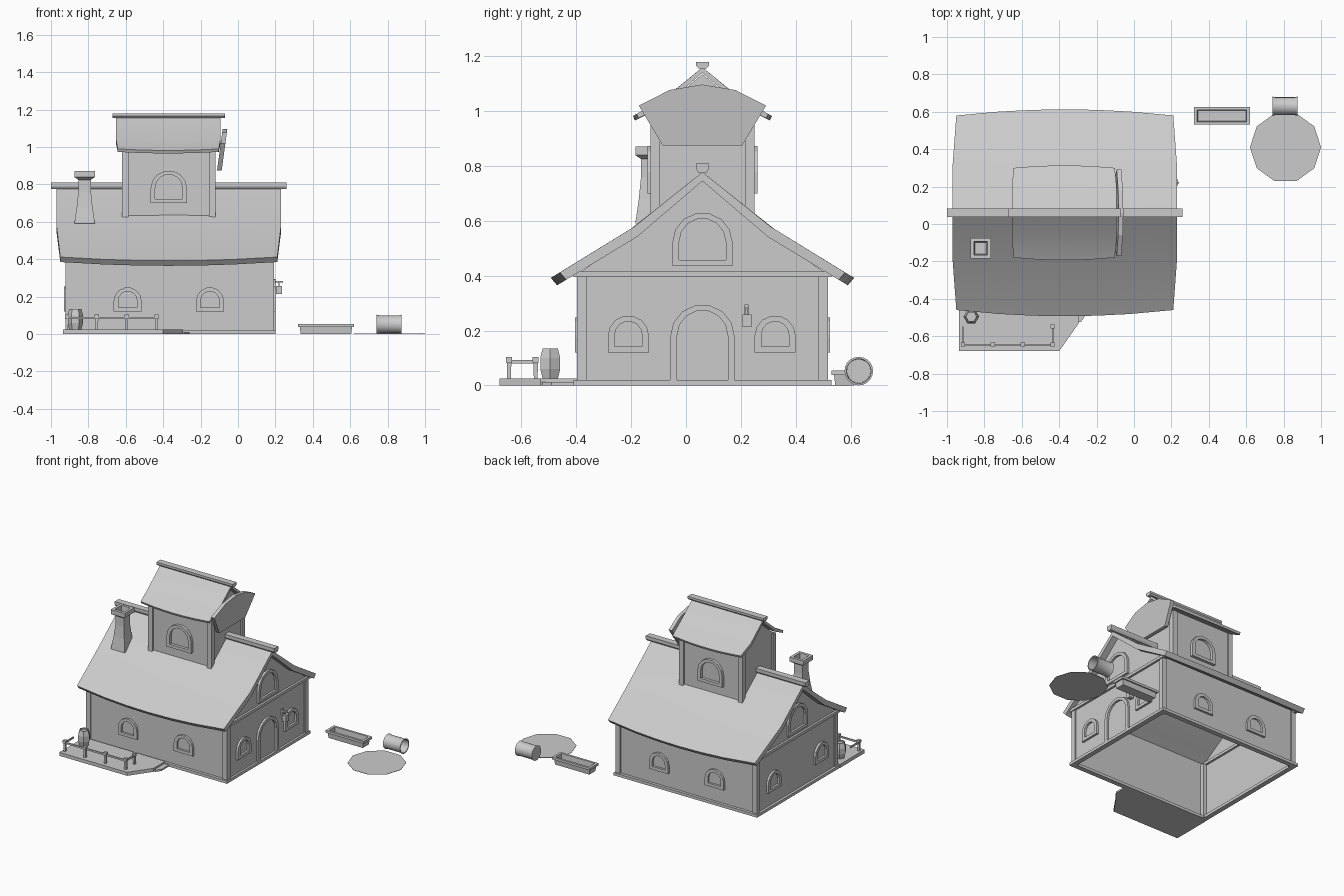
import bpy, bmesh, math

cube = bpy.data.objects.get("Cube")
if cube:
    bpy.data.objects.remove(cube, do_unlink=True)

grey = bpy.data.materials.new("plain grey")
grey.use_nodes = True
GREY = (0.6, 0.6, 0.6, 1)
grey.diffuse_color = GREY
grey.node_tree.nodes["Principled BSDF"].inputs["Base Color"].default_value = GREY

CY = 0.06      # y of both ridges
CX = -0.365    # x centre of the house


def loft(name, rings, cap0=True, cap1=True, skip=()):
    """Skin closed rings of points, with optional end caps; skip omits sides."""
    bm = bmesh.new()
    vs = [[bm.verts.new(p) for p in ring] for ring in rings]
    n = len(vs[0])
    for a, b in zip(vs, vs[1:]):
        for i in range(n):
            if i not in skip:
                j = (i + 1) % n
                bm.faces.new((a[i], a[j], b[j], b[i]))
    if cap0:
        bm.faces.new(vs[0][::-1])
    if cap1:
        bm.faces.new(vs[-1])
    bmesh.ops.recalc_face_normals(bm, faces=bm.faces)
    mesh = bpy.data.meshes.new(name)
    bm.to_mesh(mesh)
    bm.free()
    mesh.materials.append(grey)
    ob = bpy.data.objects.new(name, mesh)
    bpy.context.collection.objects.link(ob)
    return ob


def rect(x, y, z, hx, hy):
    return [(x - hx, y - hy, z), (x + hx, y - hy, z), (x + hx, y + hy, z), (x - hx, y + hy, z)]


def stack(name, x, y, sections, cap1=True):
    """Rectangular sections (z, half x, half y) skinned upwards."""
    return loft(name, [rect(x, y, *s) for s in sections], cap1=cap1)


def box(name, x0, x1, y0, y1, z0, z1):
    hx, hy = (x1 - x0) / 2, (y1 - y0) / 2
    return stack(name, x0 + hx, y0 + hy, [(z0, hx, hy), (z1, hx, hy)])


def shell(name, x0, x1, half):
    """Gabled walls, open underneath; half profile runs bottom to apex."""
    prof = [(CY + y, z) for y, z in half] + [(CY - y, z) for y, z in half[-2::-1]]
    return loft(name, [[(x, y, z) for y, z in prof] for x in (x0, x1)], skip=(len(prof) - 1,))


def roof(name, cx, top, under, lengths, bulge, drop):
    """Curved gable roof: half profiles are ridge, kink, eave."""
    bm = bmesh.new()
    rows = []
    for t in (-1, -0.6, -0.3, 0, 0.3, 0.6, 1):
        b = 1 - t * t
        row = []
        for prof in (top, under):
            pts = []
            for k, (y, z) in enumerate(prof):
                f = (0, 0.3, 1)[k] * b
                pts.append((cx + t * lengths[k], y + bulge * f, z - drop * f))
            line = [(x, CY - y, z) for x, y, z in pts[:0:-1]] + [(x, CY + y, z) for x, y, z in pts]
            row.append([bm.verts.new(p) for p in line])
        rows.append(row)
    m = len(rows[0][0])
    for (ta, ua), (tb, ub) in zip(rows, rows[1:]):
        for i in range(m - 1):
            bm.faces.new((ta[i], ta[i + 1], tb[i + 1], tb[i]))
            bm.faces.new((ua[i], ub[i], ub[i + 1], ua[i + 1]))
        for i in (0, m - 1):
            bm.faces.new((ta[i], tb[i], ub[i], ua[i]))
    for t, u in (rows[0], rows[-1]):
        for i in range(m - 1):
            bm.faces.new((t[i], t[i + 1], u[i + 1], u[i]))
    bmesh.ops.recalc_face_normals(bm, faces=bm.faces)
    mesh = bpy.data.meshes.new(name)
    bm.to_mesh(mesh)
    bm.free()
    mesh.materials.append(grey)
    ob = bpy.data.objects.new(name, mesh)
    bpy.context.collection.objects.link(ob)
    bpy.ops.object.select_all(action='DESELECT')
    ob.select_set(True)
    bpy.context.view_layer.objects.active = ob
    bpy.ops.object.shade_smooth_by_angle(angle=math.radians(25))


def arch(name, x, y, normal, width, z0, z1, border=0.025, sill=0.022, depth=0.015):
    """Round-topped frame standing out from a wall."""
    nx, ny = normal

    def ring(w, lo, hi, d):
        r = w / 2
        rise = min(r, hi - lo)
        pts = [(-r, lo), (r, lo)]
        for i in range(8):
            a = math.pi * i / 7
            pts.append((r * math.cos(a), hi - rise + rise * math.sin(a)))
        return [(x - ny * s + nx * d, y + nx * s + ny * d, z) for s, z in pts]

    inner = (width - 2 * border, z0 + sill, z1 - border * 0.85)
    outer = (width, z0, z1)
    loft(name, [ring(*outer, 0), ring(*outer, depth), ring(*inner, depth), ring(*inner, 0)], False, False)


def ridge(name, x0, x1, z0, z1):
    prof = [(-0.014, z0), (0.014, z0), (0.023, z0 + 0.4 * (z1 - z0)), (0.023, z1), (-0.023, z1), (-0.023, z0 + 0.4 * (z1 - z0))]
    loft(name, [[(x, CY + y, z) for y, z in prof] for x in (x0, x1)])


def corner_posts(name, x0, x1, half_y, z0, z1, w=0.035):
    for x in (x0, x1 - w):
        for y in (CY - half_y, CY + half_y - w):
            box(name, x, x + w, y, y + w, z0, z1)


def frame(name, x0, x1, half_y, z0, z1, w):
    """Rectangular band around the house."""
    rings = []
    for d, z in ((0, z0), (0, z1), (w, z1), (w, z0), (0, z0)):
        rings.append(rect((x0 + x1) / 2, CY, z, (x1 - x0) / 2 - d, half_y - d))
    loft(name, rings, False, False)


# House body
X0, X1, HY = -0.915, 0.185, 0.45
shell("house_walls", X0, X1, [(HY, 0), (HY, 0.41), (0.25, 0.545), (0, 0.75)])
corner_posts("house_corner_post", X0 - 0.008, X1 + 0.008, HY + 0.008, 0, 0.4)
frame("base_plank", X0 - 0.018, X1 + 0.015, HY + 0.02, 0, 0.02, 0.035)
for x in (X0, X1):
    box("gable_beam", x - 0.015, x + 0.015, CY - 0.47, CY + 0.47, 0.395, 0.415)
roof("house_roof", CX - 0.005, [(0, 0.778), (0.25, 0.578), (0.52, 0.412)],
     [(0, 0.745), (0.238, 0.542), (0.497, 0.385)], (0.6, 0.6, 0.58), 0.033, 0.02)
ridge("house_ridge_beam", -1.0, 0.26, 0.775, 0.81)

# House openings
for side, wx in ((1, X1), (-1, X0)):
    for dy in (-0.27, 0.265):
        arch("end_window", wx, CY + dy, (side, 0), 0.15, 0.12, 0.255)
    arch("gable_window", wx, CY, (side, 0), 0.22, 0.435, 0.63)
arch("door_frame", X1, CY, (1, 0), 0.235, 0.02, 0.295, sill=0)
for side in (1, -1):
    for x in (-0.59, -0.15):
        arch("house_window", x, CY + side * HY, (0, side), 0.15, 0.12, 0.25)

# Tower
T0, T1, TY = -0.61, -0.13, 0.18
shell("tower_walls", T0, T1, [(TY, 0.6), (TY, 0.99), (0.14, 1.015), (0, 1.135)])
corner_posts("tower_corner_post", T0 - 0.01, T1 + 0.01, TY + 0.01, 0.6, 0.985)
roof("tower_roof", -0.373, [(0, 1.16), (0.14, 1.045), (0.24, 0.99)],
     [(0, 1.14), (0.135, 1.022), (0.233, 0.974)], (0.28, 0.28, 0.27), 0.013, 0.008)
ridge("tower_ridge_beam", -0.67, -0.07, 1.155, 1.18)
for side in (1, -1):
    arch("tower_window", -0.37, CY + side * TY, (0, side), 0.195, 0.7, 0.875, depth=0.02)

# Tilted panel on the tower's end
panel = [(-0.145, 0.875), (0.145, 0.875), (0.232, 1.02), (0.12, 1.077), (0, 1.097), (-0.12, 1.077), (-0.232, 1.02)]
loft("tilted_panel", [[(x + (z - 0.875) * 0.135, CY + y, z) for y, z in panel] for x in (-0.112, -0.087)])

# Chimney with a hollow top
stack("chimney", -0.82, -0.13, [(0.59, 0.055, 0.055), (0.68, 0.042, 0.042), (0.76, 0.034, 0.034),
      (0.825, 0.034, 0.034), (0.84, 0.055, 0.055), (0.872, 0.055, 0.055), (0.872, 0.036, 0.036), (0.8, 0.03, 0.03)])

# Wall lantern
box("lantern_bracket", 0.19, 0.2, 0.214, 0.228, 0.25, 0.295)
box("lantern_arm", 0.19, 0.24, 0.217, 0.225, 0.275, 0.285)
box("lantern_hook", 0.216, 0.222, 0.217, 0.225, 0.255, 0.28)
box("lantern", 0.204, 0.236, 0.206, 0.238, 0.213, 0.258)

# Deck and step
deck = [(-0.935, -0.68), (-0.4, -0.68), (-0.295, -0.53), (-0.295, -0.4), (-0.935, -0.4)]
loft("deck", [[(x, y, z) for x, y in deck] for z in (0, 0.025)])
step = [(-0.31, -0.525), (-0.285, -0.525), (-0.26, -0.49), (-0.26, -0.4), (-0.31, -0.4)]
loft("deck_step", [[(x, y, z) for x, y in step] for z in (0, 0.012)])

# Fence
FX0, FX1, FY = -0.915, -0.435, -0.645
posts = [(FX0 + 0.16 * i, FY) for i in range(4)] + [(FX1, -0.548)]
for x, y in posts:
    stack("fence_post", x, y, [(0.025, 0.007, 0.007), (0.08, 0.008, 0.008), (0.085, 0.011, 0.011), (0.104, 0.011, 0.011)])
box("front_rail", FX0, FX1, FY - 0.004, FY + 0.004, 0.08, 0.092)
for x in (FX0, FX1):
    box("side_rail", x - 0.004, x + 0.004, FY, -0.548, 0.08, 0.092)


def circle(n, r):
    return [(r * math.cos(math.tau * i / n), r * math.sin(math.tau * i / n)) for i in range(n)]


# Barrel
loft("barrel", [[(-0.87 + a, -0.495 + b, z) for a, b in circle(6, r)]
     for z, r in ((0.025, 0.032), (0.06, 0.042), (0.1, 0.042), (0.135, 0.032), (0.135, 0.026), (0.125, 0.026))])

# Trough
stack("trough", 0.47, 0.578, [(0, 0.135, 0.034), (0.038, 0.14, 0.038), (0.038, 0.15, 0.047), (0.055, 0.15, 0.047),
      (0.055, 0.132, 0.032), (0.015, 0.128, 0.028)])

# Bucket lying on its side
bucket = loft("bucket", [[(x, 0.63 + a, 0.052 + b) for a, b in circle(20, r)]
              for x, r in ((0.74, 0.052), (0.755, 0.048), (0.86, 0.048), (0.875, 0.052), (0.875, 0.045), (0.75, 0.043))])
bpy.ops.object.select_all(action='DESELECT')
bucket.select_set(True)
bpy.context.view_layer.objects.active = bucket
bpy.ops.object.shade_smooth_by_angle(angle=math.radians(30))

# Flat pond
loft("pond", [[(0.81 + a, 0.41 + b, z) for a, b in circle(10, 0.19)] for z in (0, 0.002)])
